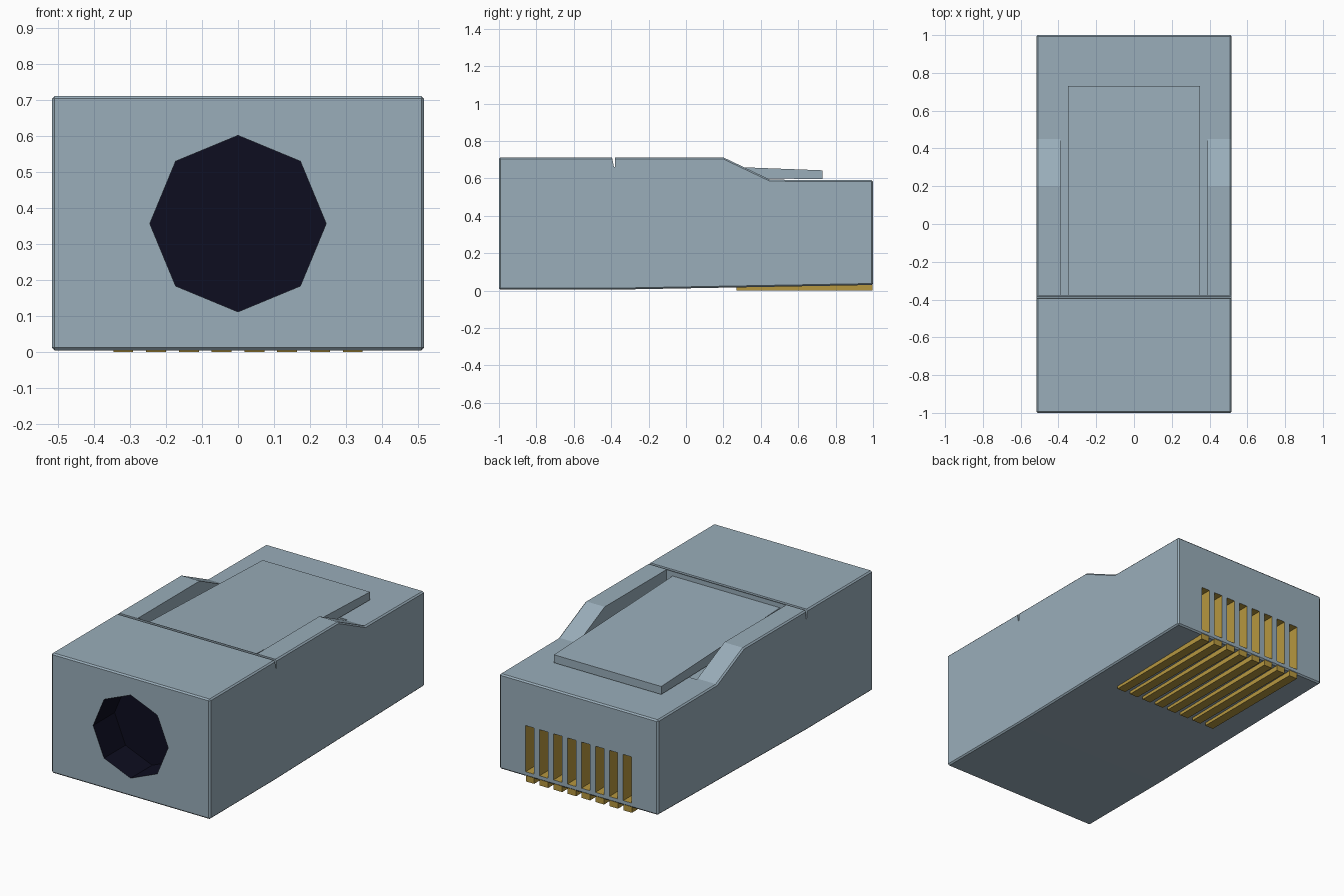
import bpy, bmesh, math
from mathutils import Vector

if "Cube" in bpy.data.objects:
    bpy.data.objects.remove(bpy.data.objects["Cube"])


def material(name, rgb):
    m = bpy.data.materials.new(name)
    m.diffuse_color = (*rgb, 1)
    m.use_nodes = True
    m.node_tree.nodes["Principled BSDF"].inputs["Base Color"].default_value = m.diffuse_color
    return m


MATS = [material("grey blue plastic", (0.32, 0.42, 0.49)),
        material("gold contact", (0.47, 0.31, 0.05)),
        material("dark opening", (0.004, 0.004, 0.014))]
GREY, GOLD, DARK = 0, 1, 2


def prism(bm, points, depth):
    """Extrude a closed ring of 3D points along a vector."""
    face = bm.faces.new([bm.verts.new(p) for p in points])
    ext = bmesh.ops.extrude_face_region(bm, geom=[face])
    moved = [g for g in ext["geom"] if isinstance(g, bmesh.types.BMVert)]
    bmesh.ops.translate(bm, verts=moved, vec=Vector(depth))


def side_prism(bm, profile, x0, x1):
    """Extrude a (y, z) side profile across x."""
    prism(bm, [(x0, y, z) for y, z in profile], (x1 - x0, 0, 0))


def box(bm, x0, x1, y0, y1, z0, z1):
    side_prism(bm, [(y0, z0), (y1, z0), (y1, z1), (y0, z1)], x0, x1)


def finish(bm, name, mat):
    bmesh.ops.recalc_face_normals(bm, faces=bm.faces)
    me = bpy.data.meshes.new(name)
    for f in bm.faces:
        f.material_index = mat
    bm.to_mesh(me)
    bm.free()
    for m in MATS:
        me.materials.append(m)
    ob = bpy.data.objects.new(name, me)
    bpy.context.collection.objects.link(ob)
    return ob


PIN_X = [(i - 3.5) * 0.091 for i in range(8)]
PIN_HALF = 0.0275

# Connector body, with slightly softened edges
bm = bmesh.new()
side_prism(bm, [(-1, 0.005), (-0.39, 0.005), (1, 0.03), (1, 0.59), (0.45, 0.593),
                (0.2, 0.712), (-1, 0.712)], -0.517, 0.517)
body = finish(bm, "connector_body", GREY)
bevel = body.modifiers.new("soft_edges", "BEVEL")
bevel.width = 0.008
bevel.segments = 1
bevel.limit_method = "ANGLE"
bevel.angle_limit = math.radians(40)


def cut(cutter):
    mod = body.modifiers.new(cutter.name, "BOOLEAN")
    mod.operation = "DIFFERENCE"
    mod.solver = "EXACT"
    mod.object = cutter
    cutter.hide_render = True
    cutter.hide_set(True)


# Recess around the latch
bm = bmesh.new()
box(bm, -0.39, 0.39, -0.375, 0.46, 0.589, 0.9)
cut(finish(bm, "latch_recess_cutter", GREY))

# Thin V groove across the top
bm = bmesh.new()
side_prism(bm, [(-0.397, 0.72), (-0.385, 0.66), (-0.379, 0.66), (-0.379, 0.72)], -0.6, 0.6)
cut(finish(bm, "groove_cutter", GREY))

# Octagonal cable opening
bm = bmesh.new()
ring = [(0.245 * math.sin(k * math.pi / 4), -1.1, 0.357 + 0.245 * math.cos(k * math.pi / 4))
        for k in range(8)]
prism(bm, ring, (0, 0.3, 0))
cut(finish(bm, "cable_opening_cutter", DARK))

# Eight contact slots in the back
bm = bmesh.new()
for x in PIN_X:
    box(bm, x - PIN_HALF, x + PIN_HALF, 0.9, 1.1, 0.058, 0.33)
cut(finish(bm, "contact_slot_cutter", GOLD))

# Latch plate
bm = bmesh.new()
side_prism(bm, [(-0.376, 0.61), (0.73, 0.596), (0.73, 0.643), (-0.376, 0.685)], -0.35, 0.35)
finish(bm, "latch_plate", GREY)

# Contact pins under the body
bm = bmesh.new()
for x in PIN_X:
    box(bm, x - PIN_HALF, x + PIN_HALF, 0.27, 0.998, 0.0, 0.035)
finish(bm, "contact_pins", GOLD)
